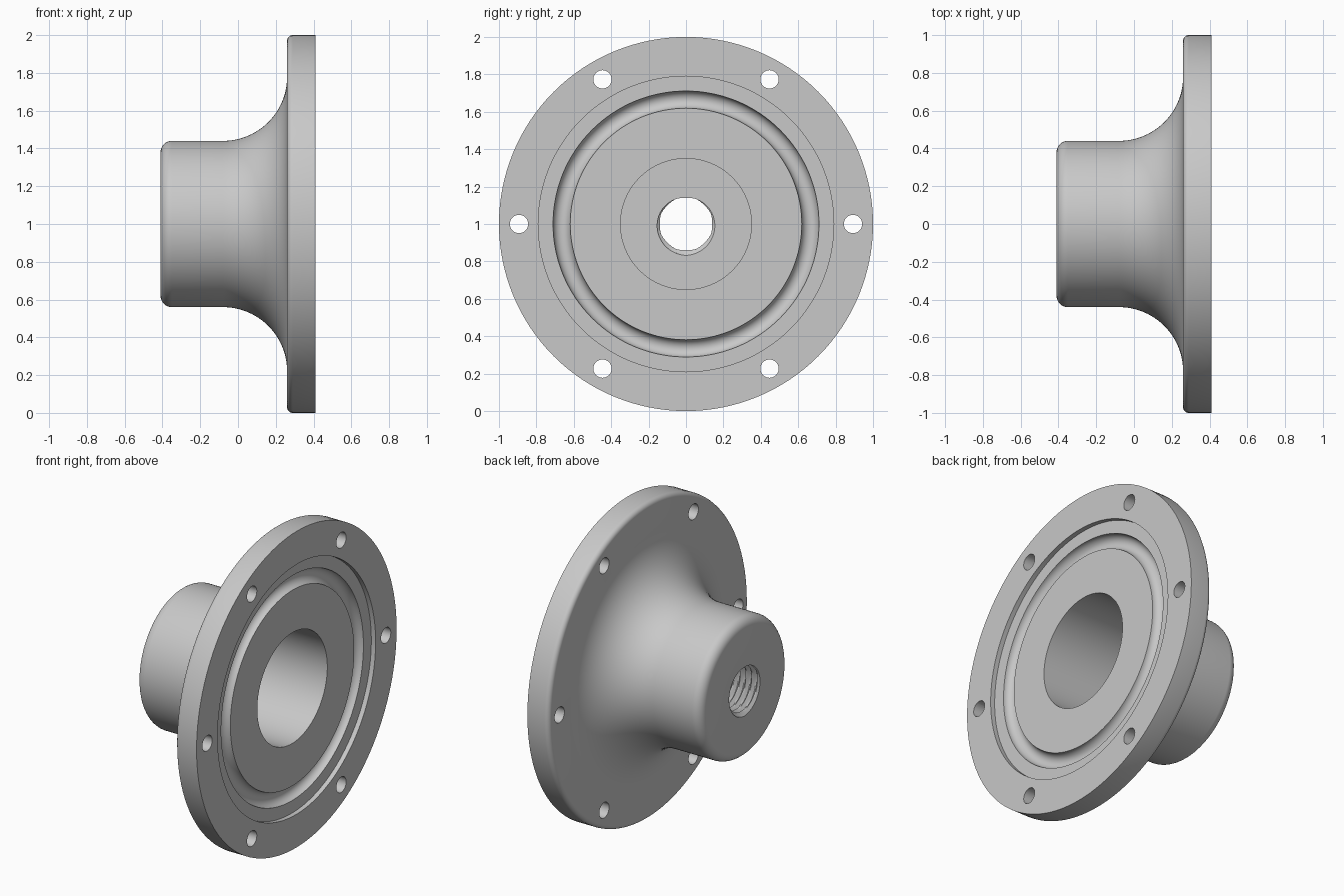
import bpy, bmesh
from math import sin, cos, pi, radians
from mathutils import Matrix

if "Cube" in bpy.data.objects:
    bpy.data.objects.remove(bpy.data.objects["Cube"], do_unlink=True)

SEG = 128
BACK, FRONT = -0.41, 0.41
BORE_END = -0.13
PITCH, MINOR, MAJOR = 0.04, 0.14, 0.168


def arc(cx, cr, rad, a0, a1, n):
    """Profile points (x, radius) along an arc, angles in degrees."""
    angles = [radians(a0 + (a1 - a0) * i / n) for i in range(n + 1)]
    return [(cx + rad * cos(a), cr + rad * sin(a)) for a in angles]


def thread_radius(x, turn):
    """Helical V thread: triangle wave along the axis, shifted with rotation."""
    phase = (x / PITCH - turn) % 1
    return MINOR + (MAJOR - MINOR) * abs(2 * phase - 1)


# Closed profile: hub end, neck flare, flange, recess, seal groove, bore
profile = arc(BACK + 0.06, 0.38, 0.06, 180, 90, 8)
profile += arc(-0.08, 0.78, 0.34, -90, 0, 24)
profile += arc(0.29, 0.97, 0.03, 180, 90, 6)
profile += [(FRONT, 1.0), (FRONT, 0.79), (0.38, 0.79)]
profile += arc(0.38, 0.665, 0.046, 90, 270, 16)
profile += [(0.38, 0.35), (BORE_END, 0.35)]

# Threaded hole rows, from the bore floor out to the hub end
rows = 56
profile += [(BORE_END + (BACK - BORE_END) * i / rows, None) for i in range(rows + 1)]

# Revolve the profile around the x axis
bm = bmesh.new()
rings = []
for s in range(SEG):
    a = 2 * pi * s / SEG
    ring = []
    for x, r in profile:
        if r is None:
            r = thread_radius(x, s / SEG)
        ring.append(bm.verts.new((x, r * cos(a), 1 + r * sin(a))))
    rings.append(ring)
count = len(profile)
for s in range(SEG):
    a, b = rings[s], rings[(s + 1) % SEG]
    for i in range(count):
        j = (i + 1) % count
        bm.faces.new((a[i], a[j], b[j], b[i]))
bmesh.ops.recalc_face_normals(bm, faces=bm.faces)
mesh = bpy.data.meshes.new("flanged_hub")
bm.to_mesh(mesh)
bm.free()
hub = bpy.data.objects.new("flanged_hub", mesh)
bpy.context.collection.objects.link(hub)

# Six bolt holes
bm = bmesh.new()
for k in range(6):
    a = k * pi / 3
    place = Matrix.Translation((0.33, 0.893 * cos(a), 1 + 0.893 * sin(a)))
    bmesh.ops.create_cone(bm, cap_ends=True, segments=32, radius1=0.049, radius2=0.049,
                          depth=0.4, matrix=place @ Matrix.Rotation(pi / 2, 4, "Y"))
cut_mesh = bpy.data.meshes.new("bolt_hole_cutter")
bm.to_mesh(cut_mesh)
bm.free()
cutter = bpy.data.objects.new("bolt_hole_cutter", cut_mesh)
bpy.context.collection.objects.link(cutter)
cutter.hide_render = True

# One plain metal colour
metal = bpy.data.materials.new("grey_metal")
metal.use_nodes = True
colour = (0.58, 0.58, 0.58, 1)
metal.diffuse_color = colour
metal.node_tree.nodes["Principled BSDF"].inputs["Base Color"].default_value = colour
mesh.materials.append(metal)
cut_mesh.materials.append(metal)

# Cut the holes, then shade
bpy.ops.object.select_all(action="DESELECT")
hub.select_set(True)
bpy.context.view_layer.objects.active = hub
cut = hub.modifiers.new("bolt_holes", "BOOLEAN")
cut.operation = "DIFFERENCE"
cut.solver = "EXACT"
cut.object = cutter
bpy.ops.object.modifier_apply(modifier=cut.name)
bpy.data.objects.remove(cutter, do_unlink=True)
bpy.ops.object.shade_smooth_by_angle(angle=radians(30))
